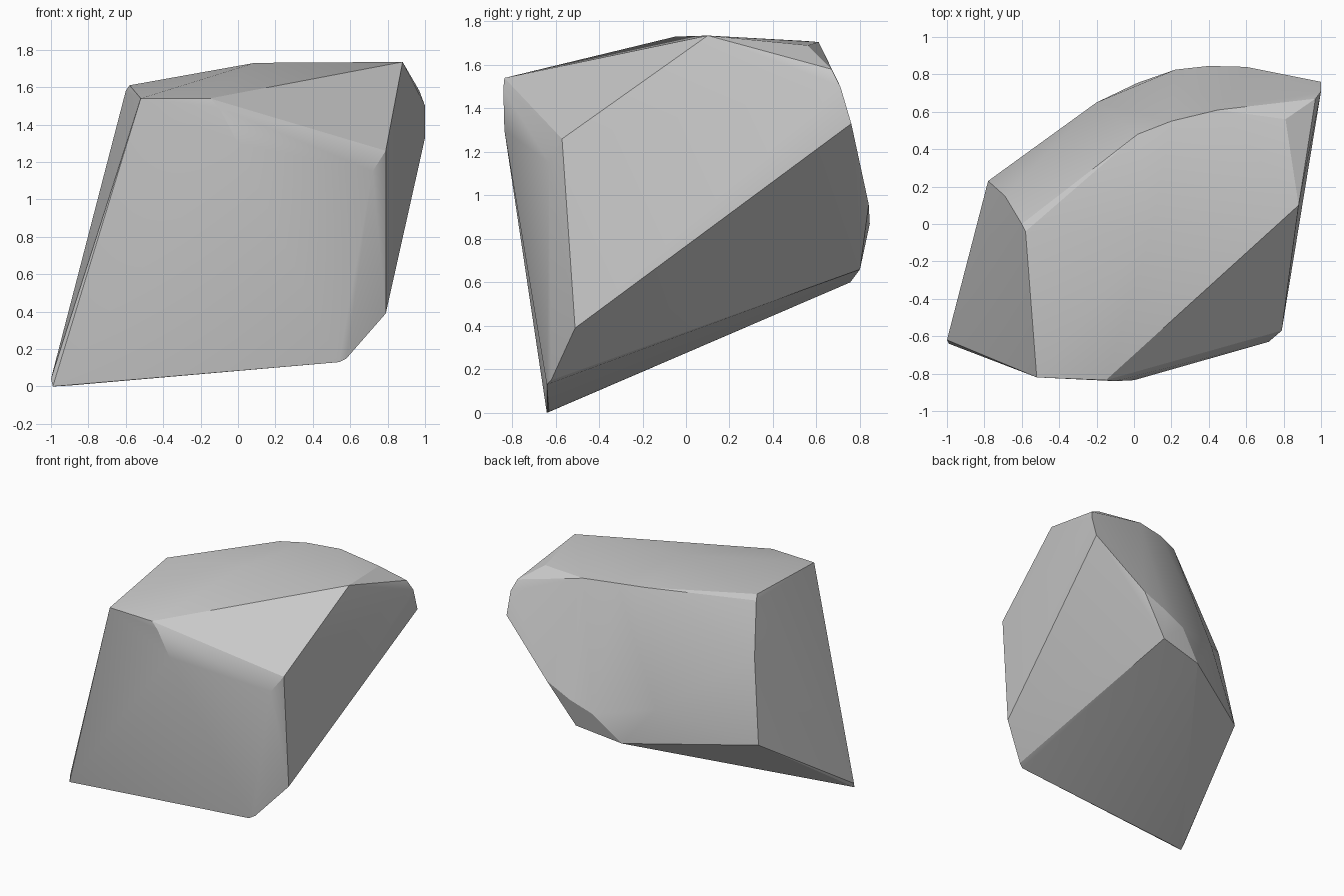
import bpy, bmesh, math
from mathutils import Vector

if "Cube" in bpy.data.objects:
    bpy.data.objects.remove(bpy.data.objects["Cube"])

# Corners of the faceted boulder, grouped by region
base = [(-1, -.62, .04), (-.99, -.64, 0), (-.9, -.63, .005), (.54, -.64, .13), (.58, -.62, .15)]
front = [(-.52, -.82, 1.54), (-.15, -.835, 1.54), (-.1, -.84, 1.49), (0, -.835, 1.3),
         (.72, -.63, 1.15), (.79, -.57, 1.26), (.79, -.51, .39)]
top = [(-.58, -.04, 1.61), (-.6, .0, 1.58), (.09, -.05, 1.73), (.88, .1, 1.735),
       (.02, .48, 1.70), (.2, .55, 1.71), (.45, .61, 1.705), (.81, .56, 1.69)]
right_tip = [(.97, .67, 1.58), (1, .71, 1.5), (1, .76, 1.33)]
back = [(-.78, .23, .6), (-.69, .15, 1.22), (-.2, .65, .88), (.02, .755, .6),
        (.22, .825, .8), (.38, .80, .66), (.4, .845, .87), (.6, .84, .96)]

# Convex boulder body
bm = bmesh.new()
for p in base + front + top + right_tip + back:
    bm.verts.new(Vector(p))
hull = bmesh.ops.convex_hull(bm, input=bm.verts)
bmesh.ops.delete(bm, geom=[v for v in bm.verts if not v.link_faces], context='VERTS')
bmesh.ops.recalc_face_normals(bm, faces=bm.faces)

mesh = bpy.data.meshes.new("boulder")
bm.to_mesh(mesh)
bm.free()
boulder = bpy.data.objects.new("boulder", mesh)
bpy.context.collection.objects.link(boulder)

# Blend shallow facets, keep the hard ridges
bpy.context.view_layer.objects.active = boulder
boulder.select_set(True)
bpy.ops.object.shade_smooth_by_angle(angle=math.radians(20))
